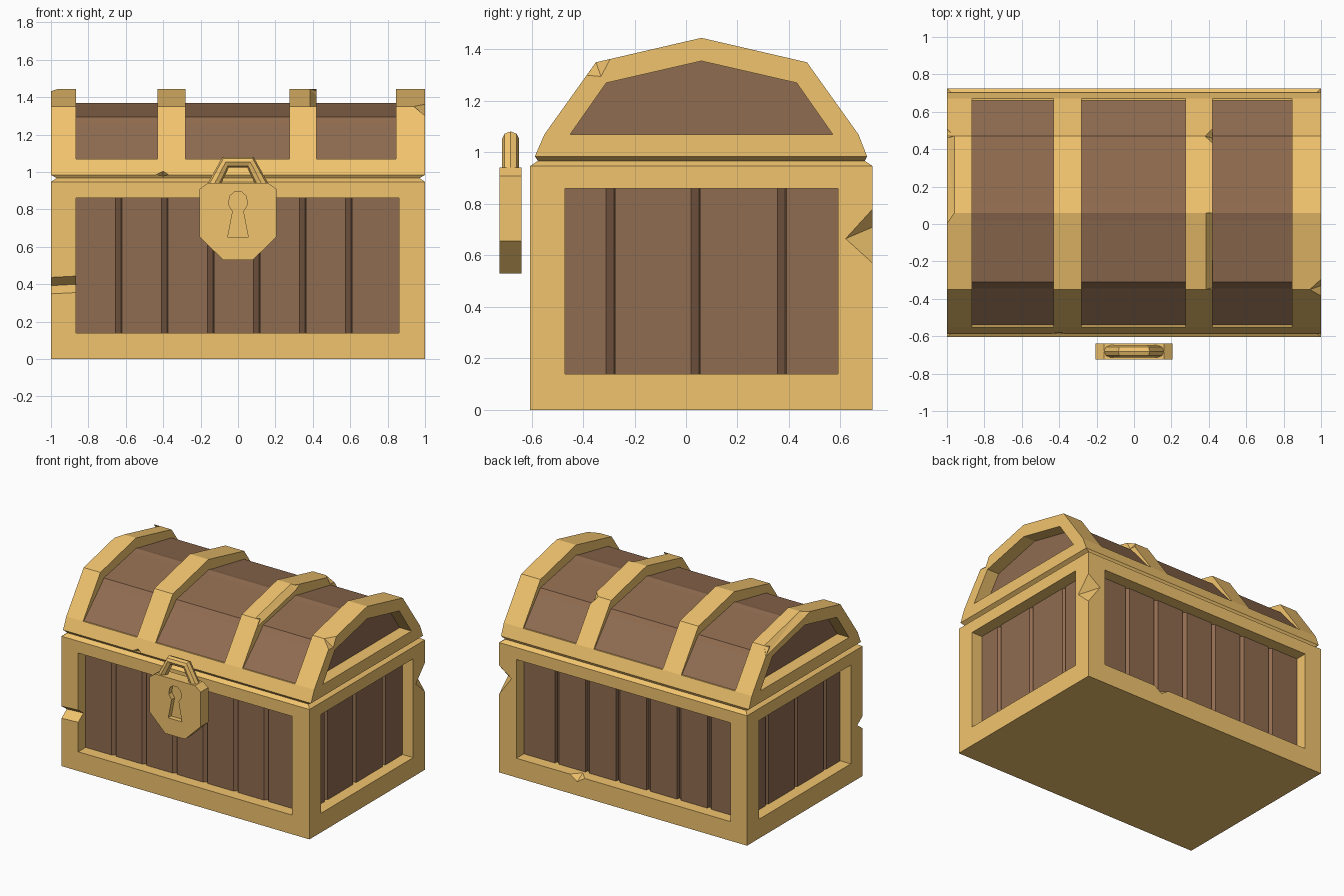
import bpy, bmesh
from mathutils import Vector

if "Cube" in bpy.data.objects:
    bpy.data.objects.remove(bpy.data.objects["Cube"])


def material(name, rgb):
    m = bpy.data.materials.new(name)
    m.diffuse_color = (*rgb, 1)
    m.use_nodes = True
    m.node_tree.nodes["Principled BSDF"].inputs["Base Color"].default_value = m.diffuse_color
    return m


GOLD = material("gold_trim", (0.88, 0.55, 0.155))
WOOD = material("brown_wood", (0.28, 0.15, 0.08))


def finish(name, bm, mat):
    bmesh.ops.recalc_face_normals(bm, faces=bm.faces)
    me = bpy.data.meshes.new(name)
    bm.to_mesh(me)
    bm.free()
    ob = bpy.data.objects.new(name, me)
    bpy.context.collection.objects.link(ob)
    if mat:
        me.materials.append(mat)
    return ob


def loft(name, rings, mat=None):
    """Skin equal-length rings of points and cap both ends."""
    bm = bmesh.new()
    loops = [[bm.verts.new(p) for p in r] for r in rings]
    n = len(loops[0])
    for a, b in zip(loops, loops[1:]):
        for i in range(n):
            j = (i + 1) % n
            bm.faces.new((a[i], a[j], b[j], b[i]))
    bm.faces.new(loops[0])
    bm.faces.new(loops[-1])
    return finish(name, bm, mat)


def prism(name, pts, axis, a, b, mat=None):
    place = {"x": lambda u, v, t: (t, u, v),
             "y": lambda u, v, t: (u, t, v),
             "z": lambda u, v, t: (u, v, t)}[axis]
    return loft(name, [[place(u, v, t) for u, v in pts] for t in (a, b)], mat)


def rect(u0, u1, v0, v1):
    return [(u0, v0), (u1, v0), (u1, v1), (u0, v1)]


def slab(hx, y0, y1, z):
    return [(x, y, z) for x, y in rect(-hx, hx, y0, y1)]


def cut(target, cutter):
    mod = target.modifiers.new("cut", "BOOLEAN")
    mod.operation = "DIFFERENCE"
    mod.solver = "EXACT"
    mod.object = cutter
    bpy.context.view_layer.objects.active = target
    bpy.ops.object.modifier_apply(modifier=mod.name)
    bpy.data.objects.remove(cutter)


def chip(target, *pts):
    """Knock a faceted chip out of an edge."""
    bm = bmesh.new()
    for p in pts:
        bm.verts.new(p)
    bmesh.ops.convex_hull(bm, input=bm.verts)
    cut(target, finish("chip_cutter", bm, None))


Y0, Y1 = -0.605, 0.725       # front and back of the box
ZB, ZT = 0.14, 0.86          # panel opening

# Box frame with four recessed openings
frame = loft("box_frame", [slab(1, Y0, Y1, 0), slab(1, Y0, Y1, 0.947),
                           slab(0.97, Y0 + 0.03, Y1 - 0.03, 0.967)], GOLD)
for y in (Y0, Y1):
    cut(frame, prism("cutter", rect(-0.865, 0.86, ZB, ZT), "y", y - 0.13, y + 0.13))
for x in (-1, 1):
    cut(frame, prism("cutter", rect(-0.47, 0.59, ZB, ZT), "x", x - 0.13, x + 0.13))

# Chips in the box frame
chip(frame, *[(x, y, z + s) for x, s in ((-1.05, -0.005), (-0.8, 0.008))
              for y, z in ((-0.62, 0.34), (-0.62, 0.45), (-0.545, 0.395))])
chip(frame, (1, 0.725, 0.57), (1, 0.725, 0.78), (1, 0.62, 0.665),
     (0.9, 0.725, 0.71), (1.1, 0.83, 0.67))
chip(frame, (0.31, 0.725, 0.14), (0.43, 0.725, 0.14), (0.37, 0.725, 0.1),
     (0.37, 0.66, 0.14), (0.37, 0.77, 0.19))


# Grooved plank panels
def planks(name, lo, hi, grooves, place):
    pts = [(lo - 0.01, 0.2), (lo - 0.01, 0.085)]
    for g in grooves:
        pts += [(g - 0.035, 0.085), (g - 0.005, 0.11), (g, 0.085)]
    pts += [(hi + 0.01, 0.085), (hi + 0.01, 0.2)]
    prism(name, [place(a, d) for a, d in pts], "z", ZB - 0.01, ZT + 0.01, WOOD)


long_grooves = [-0.62 + 0.246 * i for i in range(6)]
side_grooves = [-0.275, 0.055, 0.39]
planks("front_planks", -0.865, 0.86, long_grooves, lambda a, d: (a, Y0 + d))
planks("back_planks", -0.865, 0.86, long_grooves, lambda a, d: (a, Y1 - d))
planks("right_planks", -0.47, 0.59, side_grooves, lambda a, d: (1 - d, a))
planks("left_planks", -0.47, 0.59, side_grooves, lambda a, d: (-1 + d, a))

# Lid rim, with the pinched seam under it
rim = loft("lid_rim", [slab(0.97, -0.575, 0.695, 0.967), slab(1, -0.587, 0.703, 0.985),
                       slab(1, -0.55, 0.67, 1.07)], GOLD)
chip(rim, (-0.44, -0.587, 0.985), (-0.37, -0.587, 0.985), (-0.4, -0.577, 1.005),
     (-0.4, -0.55, 0.978), (-0.4, -0.62, 0.98))

# Four arched lid bands
arch = [(-0.55, 1.07), (-0.35, 1.35), (0.06, 1.445), (0.47, 1.35), (0.67, 1.07)]
spans = {"left_end": (-1, -0.865), "left_mid": (-0.43, -0.28),
         "right_mid": (0.275, 0.42), "right_end": (0.845, 1)}
bands = {k: prism(k + "_band", arch, "x", a, b, GOLD) for k, (a, b) in spans.items()}

# Recessed lid ends, filled by a wooden core
end = [(-0.45, 1.07), (-0.31, 1.27), (0.06, 1.355), (0.43, 1.27), (0.57, 1.07)]
opening = [(-0.45, 1.03)] + end + [(0.57, 1.03)]
cut(bands["left_end"], prism("cutter", opening, "x", -1.1, -0.9))
cut(bands["right_end"], prism("cutter", opening, "x", 0.9, 1.1))
prism("lid_end_boards", end, "x", -0.905, 0.905, WOOD)

# Stepped boards between the bands
boards = [(-0.54, 1.07), (-0.345, 1.255), (-0.31, 1.295), (0.02, 1.36), (0.06, 1.37),
          (0.1, 1.36), (0.47, 1.29), (0.5, 1.255), (0.66, 1.07)]
prism("lid_boards", boards, "x", -0.87, 0.85, WOOD)

# Chips in the bands
chip(bands["right_end"], (1, -0.385, 1.3), (0.94, -0.35, 1.35), (1, -0.295, 1.363),
     (1, -0.33, 1.295), (1.05, -0.4, 1.42))
chip(bands["right_mid"], (0.385, -0.35, 1.35), (0.385, 0.06, 1.445), (0.425, -0.385, 1.3),
     (0.425, 0.12, 1.43), (0.425, -0.33, 1.32), (0.425, 0.06, 1.4), (0.47, -0.2, 1.5))
chip(bands["right_mid"], (0.38, 0.47, 1.35), (0.42, 0.43, 1.36), (0.42, 0.51, 1.295),
     (0.42, 0.46, 1.3), (0.47, 0.52, 1.42))
chip(bands["left_end"], (-0.96, 0.06, 1.445), (-0.96, 0.47, 1.35), (-1, 0, 1.431),
     (-1, 0.51, 1.295), (-1, 0.06, 1.41), (-1, 0.47, 1.315), (-1.05, 0.3, 1.52))

# Padlock body with a sunken keyhole
half = [(0.08, 0.53), (0.207, 0.655), (0.207, 0.908), (0.16, 0.942)]
lock = prism("padlock_body", half + [(-x, z) for x, z in reversed(half)],
             "y", -0.725, -0.638, GOLD)
key = [(0.055, 0.65), (0.028, 0.79), (0.05, 0.825), (0.045, 0.87), (0.02, 0.893)]
cut(lock, prism("cutter", key + [(-x, z) for x, z in reversed(key)], "y", -0.8, -0.69))

# Padlock shackle: octagonal bar bent over the body
cu = bpy.data.curves.new("padlock_shackle", "CURVE")
cu.dimensions = "3D"
cu.bevel_depth = 0.033
cu.bevel_resolution = 2
cu.use_fill_caps = True
sp = cu.splines.new("POLY")
path = [(-0.135, 0.92), (-0.066, 1.053), (0.066, 1.053), (0.135, 0.92)]
sp.points.add(len(path) - 1)
for p, (x, z) in zip(sp.points, path):
    p.co = (x, -0.681, z, 1)
sp.use_smooth = False
cu.materials.append(GOLD)
shackle = bpy.data.objects.new("padlock_shackle", cu)
bpy.context.collection.objects.link(shackle)
